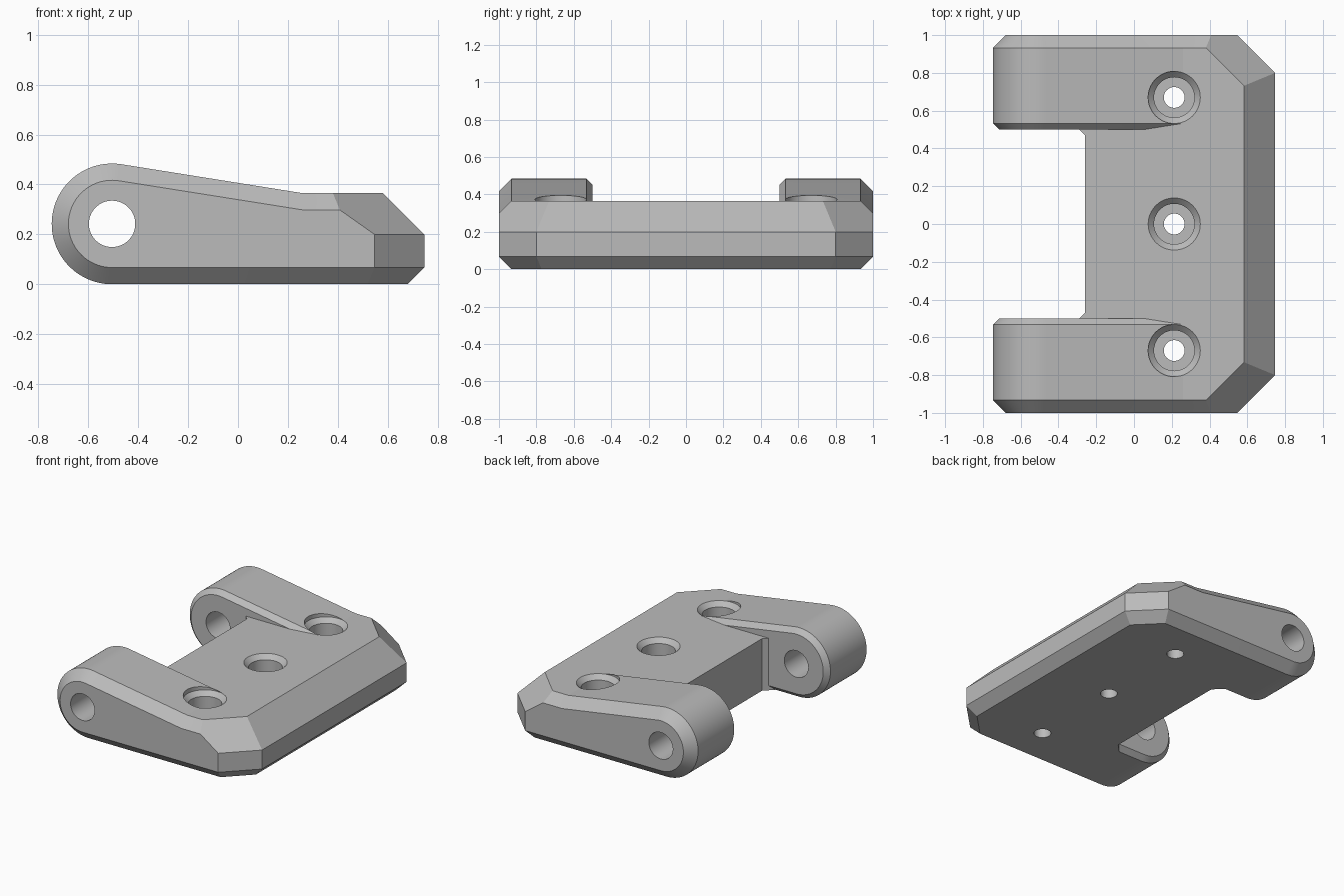
import bpy, bmesh, math
from mathutils import Vector, Matrix

if "Cube" in bpy.data.objects:
    bpy.data.objects.remove(bpy.data.objects["Cube"], do_unlink=True)

BARREL_X, BARREL_Z, BARREL_R = -0.505, 0.242, 0.242
TOP, EDGE_X, CORNER = 0.365, 0.747, 1.547
WALL_LOW, WALL_HIGH = 0.067, 0.2

grey = bpy.data.materials.new("steel grey")
grey.use_nodes = True
colour = (0.5, 0.5, 0.5, 1)
grey.diffuse_color = colour
grey.node_tree.nodes["Principled BSDF"].inputs["Base Color"].default_value = colour


def make_object(name, bm):
    bmesh.ops.recalc_face_normals(bm, faces=bm.faces)
    mesh = bpy.data.meshes.new(name)
    bm.to_mesh(mesh)
    bm.free()
    mesh.materials.append(grey)
    obj = bpy.data.objects.new(name, mesh)
    bpy.context.collection.objects.link(obj)
    return obj


def loft(name, sections):
    """Skin closed rings of equal length and cap both ends."""
    bm = bmesh.new()
    rings = [[bm.verts.new(p) for p in ring] for ring in sections]
    for a, b in zip(rings, rings[1:]):
        for i in range(len(a)):
            j = (i + 1) % len(a)
            bm.faces.new((a[i], a[j], b[j], b[i]))
    bm.faces.new(rings[0])
    bm.faces.new(rings[-1])
    return make_object(name, bm)


def turned(name, profile, matrix, sides=64):
    """Revolve (radius, height) steps about z, then place the result."""
    turn = [2 * math.pi * i / sides for i in range(sides)]
    return loft(name, [[matrix @ Vector((r * math.cos(a), r * math.sin(a), h)) for a in turn]
                       for r, h in profile])


def combine(target, tool, operation):
    """Apply one boolean and discard the tool."""
    mod = target.modifiers.new("combine", 'BOOLEAN')
    mod.operation, mod.solver, mod.object = operation, 'EXACT', tool
    bpy.context.view_layer.objects.active = target
    bpy.ops.object.modifier_apply(modifier=mod.name)
    bpy.data.objects.remove(tool, do_unlink=True)


# Hinge arm: rounded barrel tapering into the leaf, bevelled on both sides
def arm_section(y, inset):
    r = BARREL_R - inset
    steps = 48
    ring = []
    for i in range(steps + 1):
        a = math.radians(81 + 189 * i / steps)
        ring.append((BARREL_X + r * math.cos(a), y, BARREL_Z + r * math.sin(a)))
    return ring + [(1.2, y, inset), (1.2, y, TOP - inset), (0.26, y, TOP - inset)]


def hinge_arm(side):
    stations = ((0.5, 0.033), (0.533, 0), (0.933, 0), (1, 0.067))
    return loft("hinge_arm", [arm_section(side * y, d) for y, d in stations])


# Flat plate with small gussets where it meets the arms
half = [(1.2, 0.6), (-0.39, 0.6), (-0.26, 0.47)]
outline = half + [(x, -y) for x, y in reversed(half)]
leaf = loft("hinge_leaf", [[(x, y, z) for x, y in outline] for z in (0, TOP)])
for side in (1, -1):
    combine(leaf, hinge_arm(side), 'UNION')

# Envelope that trims the outer edge and the two clipped corners
bm = bmesh.new()
bmesh.ops.create_cube(bm, size=4)
directions = [(Vector((1, 0, 0)), EDGE_X)]
directions += [(Vector((1, s, 0)).normalized(), CORNER / math.sqrt(2)) for s in (1, -1)]
for normal, reach in directions:
    for lean, height in ((0, 0), (1, WALL_HIGH), (-1, WALL_LOW)):
        bmesh.ops.bisect_plane(bm, geom=bm.verts[:] + bm.edges[:] + bm.faces[:],
                               plane_co=normal * reach + Vector((0, 0, height)),
                               plane_no=normal + Vector((0, 0, lean)), clear_outer=True)
        bmesh.ops.holes_fill(bm, edges=[e for e in bm.edges if e.is_boundary])
combine(leaf, make_object("envelope", bm), 'INTERSECT')

# Pin bore through both barrels
pin_place = Matrix.Translation((BARREL_X, 0, BARREL_Z)) @ Matrix.Rotation(math.pi / 2, 4, 'X')
combine(leaf, turned("pin_bore", [(0.093, -1.5), (0.093, 1.5)], pin_place), 'DIFFERENCE')

# Counterbored screw holes with a bevelled rim
screw = [(0.055, -0.2), (0.055, 0.17), (0.107, 0.17),
         (0.107, TOP - 0.031), (0.138, TOP), (0.138, 0.7)]
for y in (-0.67, 0, 0.67):
    combine(leaf, turned("screw_hole", screw, Matrix.Translation((0.213, y, 0))), 'DIFFERENCE')

# Smooth barrels and bores, crisp bevels
bpy.ops.object.select_all(action='DESELECT')
leaf.select_set(True)
bpy.context.view_layer.objects.active = leaf
bpy.ops.object.shade_smooth_by_angle(angle=math.radians(8))
